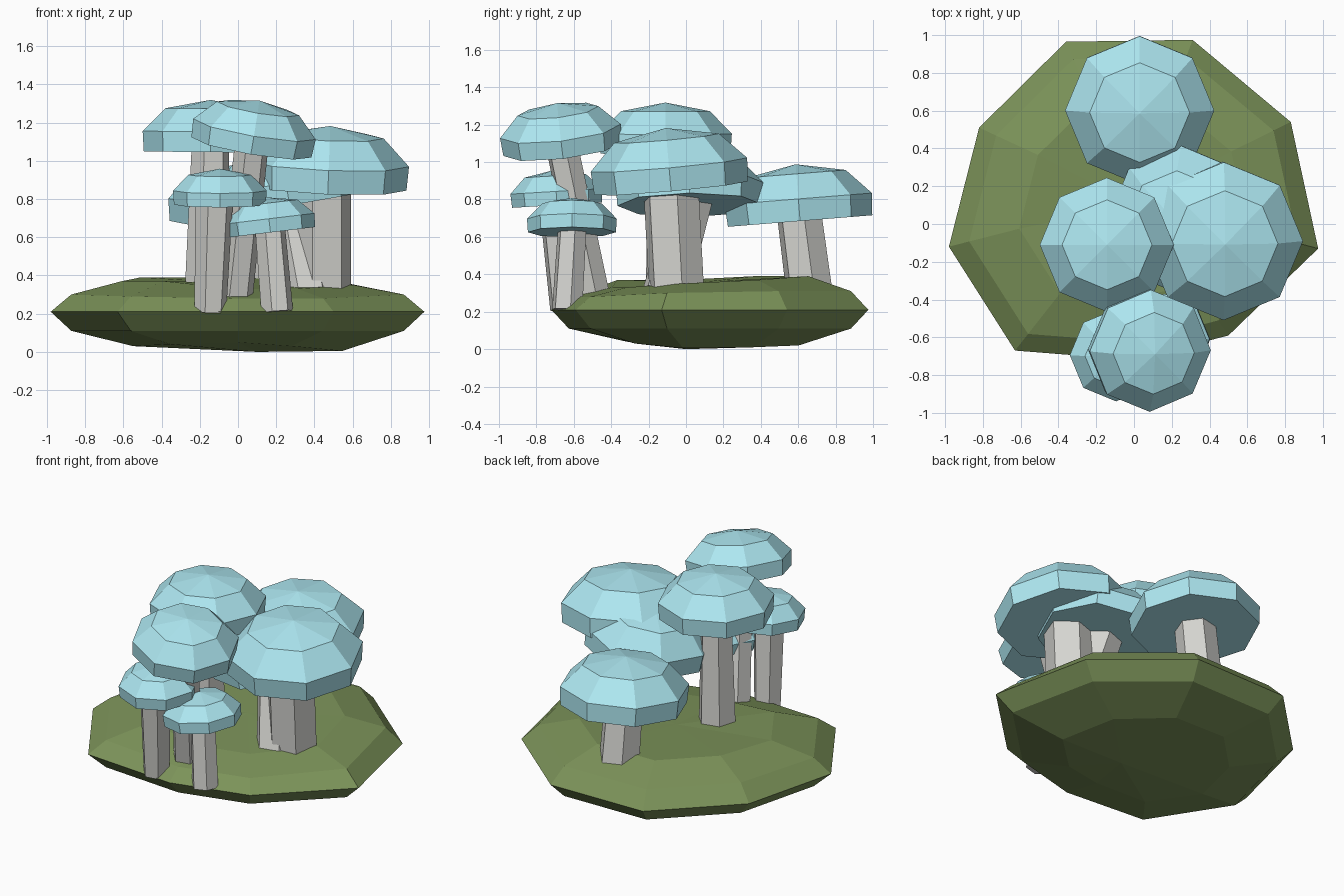
import bpy, bmesh
from math import cos, sin, pi
from mathutils import Vector

if "Cube" in bpy.data.objects:
    bpy.data.objects.remove(bpy.data.objects["Cube"])


def material(name, rgb):
    m = bpy.data.materials.new(name)
    m.diffuse_color = (*rgb, 1)
    m.use_nodes = True
    m.node_tree.nodes["Principled BSDF"].inputs["Base Color"].default_value = m.diffuse_color
    return m


CAP = material("pale_blue", (0.42, 0.80, 0.88))
STEM = material("pale_grey", (0.66, 0.66, 0.63))
MOSS = material("moss_green", (0.20, 0.29, 0.10))


def loft(name, rings, mat):
    """Skin a stack of rings; a one-point ring makes a fan, open ends get capped."""
    bm = bmesh.new()
    rows = [[bm.verts.new(p) for p in ring] for ring in rings]
    for a, b in zip(rows, rows[1:]):
        n = max(len(a), len(b))
        for i in range(n):
            j = (i + 1) % n
            if len(a) == 1:
                bm.faces.new((a[0], b[j], b[i]))
            elif len(b) == 1:
                bm.faces.new((a[i], a[j], b[0]))
            else:
                bm.faces.new((a[i], a[j], b[j], b[i]))
    for end in (rows[0], rows[-1]):
        if len(end) > 2:
            bm.faces.new(end)
    bmesh.ops.recalc_face_normals(bm, faces=bm.faces)
    me = bpy.data.meshes.new(name)
    bm.to_mesh(me)
    bm.free()
    me.materials.append(mat)
    ob = bpy.data.objects.new(name, me)
    bpy.context.collection.objects.link(ob)


def circle(n, r, h, centre, normal, phase=0.0):
    """Ring of n points around an axis, lifted by h along it."""
    q = Vector((0, 0, 1)).rotation_difference(Vector(normal).normalized())
    c = Vector(centre)
    if r == 0:
        return [c + q @ Vector((0, 0, h))]
    return [c + q @ Vector((r * cos(phase + 2 * pi * i / n),
                            r * sin(phase + 2 * pi * i / n), h)) for i in range(n)]


# Mossy mound: nine-sided rim, scaled into upper and lower rings
rim = [(-0.98, -0.12), (-0.63, -0.67), (0.0, -0.72), (0.50, -0.59), (0.975, -0.13),
       (0.83, 0.54), (0.31, 0.975), (-0.36, 0.965), (-0.82, 0.51)]
crest = [0.37, 0.37, 0.33, 0.33, 0.35, 0.37, 0.39, 0.39, 0.39]


def mound_ring(s, zs):
    return [(x * s, 0.13 + (y - 0.13) * s, z) for (x, y), z in zip(rim, zs)]


loft("mound", [[(0.1, 0.0, 0.0)],
               mound_ring(0.56, [0.03, 0.04, 0.05, 0.03, 0.005, 0.01, 0.02, 0.03, 0.03]),
               mound_ring(0.89, [0.11] * 9),
               mound_ring(1.0, [0.21] * 9),
               mound_ring(0.89, [0.30, 0.29, 0.28, 0.28, 0.30, 0.31, 0.31, 0.31, 0.31]),
               mound_ring(0.62, crest),
               [(0.0, 0.1, 0.36)]], MOSS)


# Mushrooms: cap underside centre, cap radius, cap slope in x and y,
# stem foot centre, stem foot radius, stem top radius
mushrooms = {
    "back":        ((0.03, 0.61, 0.685), 0.395, (0.0, 0.08), (0.03, 0.66, 0.30), 0.13, 0.125),
    "left_tall":   ((-0.145, -0.11, 1.045), 0.355, (-0.01, 0.0), (-0.16, -0.10, 0.33), 0.12, 0.10),
    "right_large": ((0.47, -0.08, 0.86), 0.42, (-0.04, 0.09), (0.44, -0.05, 0.30), 0.155, 0.155),
    "right_lower": ((0.27, 0.02, 0.77), 0.395, (0.17, 0.01), (0.36, -0.11, 0.30), 0.13, 0.12),
    "front_tall":  ((0.07, -0.66, 1.07), 0.325, (-0.17, 0.12), (-0.02, -0.49, 0.25), 0.095, 0.09),
    "front_left":  ((-0.095, -0.69, 0.77), 0.245, (0.0, 0.06), (-0.145, -0.645, 0.21), 0.085, 0.10),
    "front_right": ((0.17, -0.61, 0.625), 0.24, (0.12, 0.0), (0.205, -0.635, 0.21), 0.085, 0.08),
}
# Cap profile as fractions of the radius: (ring radius, height)
profile = [(0.98, 0.0), (1.0, 0.30), (0.67, 0.64), (0, 0.77)]

for name, (c, r, (sx, sy), foot, r0, r1) in mushrooms.items():
    up = (-sx, -sy, 1)
    loft(name + "_cap", [circle(8, r * k, r * h, c, up) for k, h in profile], CAP)
    # stem follows a straight line from the foot into the cap
    top = Vector(c)
    if name in ("right_large", "front_left"):
        top.x -= 0.03
    axis = top - Vector(foot)
    loft(name + "_stem", [circle(6, r0, 0, foot, axis, 0.2),
                          circle(6, r1, 0.03, top, axis, 0.2)], STEM)
